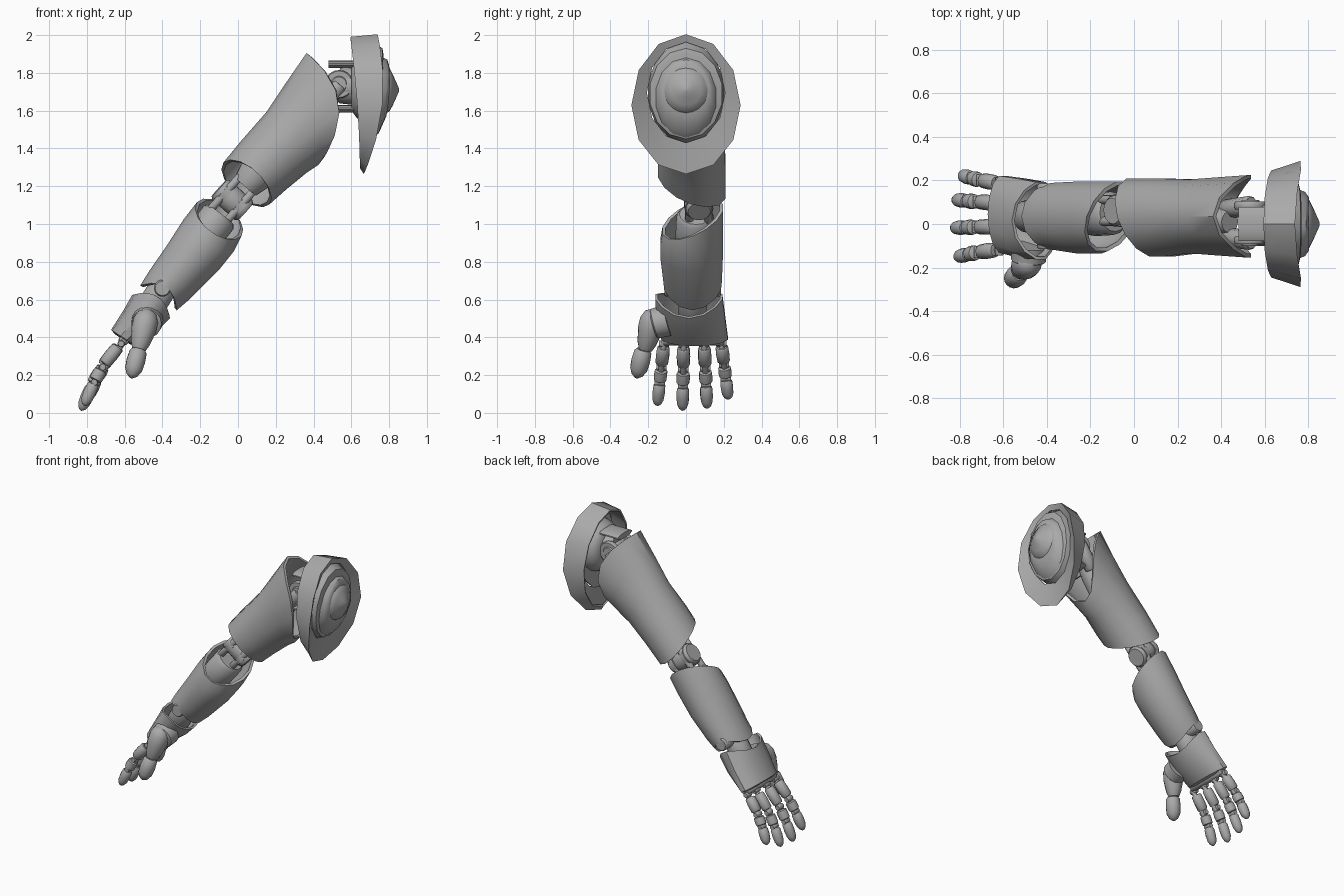
import bpy, bmesh, math
from mathutils import Vector

cube = bpy.data.objects.get("Cube")
if cube:
    bpy.data.objects.remove(cube, do_unlink=True)

grey = bpy.data.materials.new("plain_grey")
grey.use_nodes = True
COLOUR = (0.4, 0.4, 0.4, 1)
grey.diffuse_color = COLOUR
grey.node_tree.nodes["Principled BSDF"].inputs["Base Color"].default_value = COLOUR


def loft(name, rings, caps=(True, True), wall=0, angle=40):
    """Skin a row of rings; open shells get a wall thickness."""
    bm = bmesh.new()
    rows = [[bm.verts.new(p) for p in r] for r in rings]
    n = len(rows[0])
    for a, b in zip(rows, rows[1:]):
        for i in range(n):
            j = (i + 1) % n
            bm.faces.new((a[i], a[j], b[j], b[i]))
    if caps[0]:
        bm.faces.new(rows[0])
    if caps[1]:
        bm.faces.new(rows[-1])
    bmesh.ops.recalc_face_normals(bm, faces=bm.faces)
    mesh = bpy.data.meshes.new(name)
    bm.to_mesh(mesh)
    bm.free()
    mesh.materials.append(grey)
    ob = bpy.data.objects.new(name, mesh)
    bpy.context.collection.objects.link(ob)
    bpy.ops.object.select_all(action='DESELECT')
    ob.select_set(True)
    bpy.context.view_layer.objects.active = ob
    if wall:
        mod = ob.modifiers.new("wall", 'SOLIDIFY')
        mod.thickness, mod.offset = wall, 0
        bpy.ops.object.modifier_apply(modifier=mod.name)
    bpy.ops.object.shade_smooth_by_angle(angle=math.radians(angle))
    return ob


def oval(a, b, y, half, bulge=0, tilt=0, n=14):
    """Ring through two edge points (x, z); the sides can bulge or tilt along the limb."""
    a, b = Vector((a[0], y, a[1])), Vector((b[0], y, b[1]))
    d = (b - a).normalized()
    along = Vector((-d.z, 0, d.x))
    pts = []
    for i in range(n):
        c, s = math.cos(math.tau * i / n), math.sin(math.tau * i / n)
        pts.append((a + b) / 2 + (a - b) / 2 * c + Vector((0, half * s, 0))
                   + along * (bulge * s * s + tilt * s))
    return pts


def lathe(name, p, q, profile, n=16):
    """Turned part along the line p-q; profile is (fraction, radius)."""
    p, q = Vector(p), Vector(q)
    rot = (q - p).to_track_quat('Z', 'Y')
    rings = [[p.lerp(q, t) + rot @ Vector((r * math.cos(math.tau * i / n),
                                           r * math.sin(math.tau * i / n), 0))
              for i in range(n)] for t, r in profile]
    return loft(name, rings)


def rod(name, p, q, r, n=16):
    e = min(0.3, 0.2 * r / (Vector(q) - Vector(p)).length)
    return lathe(name, p, q, [(0, r * .85), (e, r), (1 - e, r), (1, r * .85)], n)


def fingertip(r):
    return [(0, r * .75), (.08, r * .95), (.4, r), (.7, r * .9), (.88, r * .65), (.97, r * .3), (1, r * .06)]


# Upper arm shell
loft("upper_arm_shell", [
    oval((-.07, 1.32), (.16, 1.11), .03, .175, 0, -.08),
    oval((.02, 1.43), (.25, 1.19), .03, .175, 0, -.03),
    oval((.16, 1.59), (.36, 1.28), .035, .165, .02),
    oval((.26, 1.74), (.42, 1.32), .035, .175, .07),
    oval((.37, 1.90), (.45, 1.36), .035, .185, .125)], (False, False), .018)

# Upper arm core
lathe("upper_arm_core", (.04, .04, 1.20), (.44, .01, 1.66),
      [(0, .075), (.12, .095), (.6, .085), (.85, .07), (1, .05)])

# Forearm shell
loft("forearm_shell", [
    oval((-.51, .67), (-.33, .55), .035, .145, .07),
    oval((-.46, .75), (-.26, .61), .035, .15, .04),
    oval((-.37, .88), (-.11, .76), .03, .16, .01),
    oval((-.28, 1.02), (-.03, .86), .03, .16, 0, .04),
    oval((-.21, 1.11), (.01, .94), .035, .155, 0, .08)], (False, False), .018)

# Forearm core, with a cup under the elbow
lathe("forearm_core", (-.09, .05, 1.05), (-.39, .03, .67),
      [(0, .085), (.04, .10), (.3, .10), (.6, .08), (1, .06)])

# Elbow barrel, collar bands and fork rods
start, end = Vector((-.10, .06, 1.19)), Vector((.04, .07, 1.065))
rod("elbow_barrel", start, end, .07, 20)
for t in (.22, .78):
    mid = start.lerp(end, t)
    lathe("elbow_band", start.lerp(end, t - .1), start.lerp(end, t + .1),
          [(0, .076), (1, .076)], 20)
    for y in (-.05, .05):
        off = Vector((0, y, 0))
        rod("elbow_rod", mid + off - Vector((.09, 0, .10)),
            mid + off + Vector((.08, 0, .09)), .022, 10)

# Shoulder guard: flared band that thins out at the bottom
loft("shoulder_guard", [
    oval((.595, 1.985), (.65, 1.30), 0, .24, .01, 0, 12),
    oval((.735, 2.0), (.665, 1.27), 0, .285, .06, 0, 12),
    oval((.725, 1.965), (.675, 1.43), 0, .21, .02, 0, 12)], (False, False), .012)

# Shoulder cap: stepped egg plates and a round boss
loft("shoulder_plate", [
    oval((.71, 1.965), (.66, 1.43), 0, .205, .01),
    oval((.765, 1.93), (.715, 1.45), 0, .195, .01),
    oval((.77, 1.90), (.72, 1.46), 0, .175, .01)])
loft("shoulder_dome", [
    oval((.75, 1.89), (.71, 1.45), 0, .17, .01),
    oval((.79, 1.87), (.745, 1.48), 0, .15, .015),
    oval((.80, 1.84), (.785, 1.57), 0, .125, .01)])
lathe("shoulder_boss", (.78, 0, 1.71), (.853, 0, 1.71),
      [(0, .125), (.3, .115), (.55, .08), (.8, .04), (1, .006)], 20)

# Shoulder hinge
rod("shoulder_pin", (.535, -.10, 1.74), (.535, .11, 1.74), .045, 20)
rod("shoulder_block", (.53, 0, 1.74), (.71, 0, 1.72), .10)
lathe("shoulder_socket", (.60, 0, 1.72), (.70, 0, 1.72), [(0, .12), (.3, .16), (1, .18)], 20)
for y in (-.075, .085):
    lathe("shoulder_fork_eye", (.535, y - .018, 1.74), (.535, y + .018, 1.74),
          [(0, .07), (.2, .075), (.8, .075), (1, .07)], 20)
    rod("shoulder_fork_arm", (.54, y, 1.74), (.42, y * .8, 1.60), .045, 10)
for z in (1.845, 1.61):
    loft("shoulder_lug", [oval((x, z + .02), (x, z - .02), 0, .08) for x in (.48, .54, .66)])

# Wrist
rod("wrist_pin", (-.40, -.115, .66), (-.40, .185, .66), .045, 20)
rod("wrist_core", (-.38, .035, .69), (-.50, .035, .50), .075)

# Palm and knuckle bar
loft("palm_shell", [
    oval((-.555, .62), (-.365, .505), .015, .175, .065),
    oval((-.60, .54), (-.43, .44), .025, .18, .02),
    oval((-.665, .44), (-.54, .36), .045, .175, 0),
    oval((-.645, .42), (-.57, .37), .045, .15, 0)], (False, True), .014)
rod("knuckle_bar", (-.605, -.12, .385), (-.605, .20, .385), .028, 12)

# Fingers: base y, tip y, length factor
chain = [(-.60, .385), (-.64, .345), (-.715, .25), (-.735, .215),
         (-.768, .155), (-.778, .135), (-.832, .012)]
for name, y0, y1, k in (("index", -.115, -.152, .93), ("middle", -.012, -.018, 1),
                        ("ring", .095, .112, .97), ("little", .185, .225, .84)):
    x0, z0 = chain[0]
    pts = []
    for x, z in chain:
        t = (z0 - z) / (z0 - chain[-1][1])
        pts.append(Vector((x0 + (x - x0) * k, y0 + (y1 - y0) * t, z0 + (z - z0) * k)))
    tube = [(0, .027), (.08, .034), (.5, .036), (.92, .034), (1, .027)]
    lathe(name + "_lower_segment", pts[1], pts[2], tube, 12)
    lathe(name + "_middle_segment", pts[3], pts[4], tube, 12)
    lathe(name + "_fingertip", pts[5], pts[6], fingertip(.034), 12)
    rod(name + "_tendon", pts[0], pts[5], .016, 8)
    for a, b in ((0, 1), (2, 3), (4, 5)):
        mid = (pts[a] + pts[b]) / 2
        rod(name + "_joint", mid - Vector((0, .027, 0)), mid + Vector((0, .027, 0)), .019, 10)

# Thumb
lathe("thumb_collar", (-.48, -.10, .49), (-.485, -.175, .47), [(0, .085), (.9, .08), (1, .07)])
lathe("thumb_base", (-.475, -.165, .545), (-.525, -.215, .335),
      [(0, .02), (.08, .05), (.25, .066), (.5, .066), (.85, .05), (1, .036)])
rod("thumb_joint", (-.515, -.205, .37), (-.535, -.23, .30), .028, 10)
lathe("thumb_tip", (-.525, -.225, .335), (-.565, -.262, .185), 
      [(0, .036), (.08, .046), (.4, .05), (.7, .046), (.9, .03), (1, .008)])
